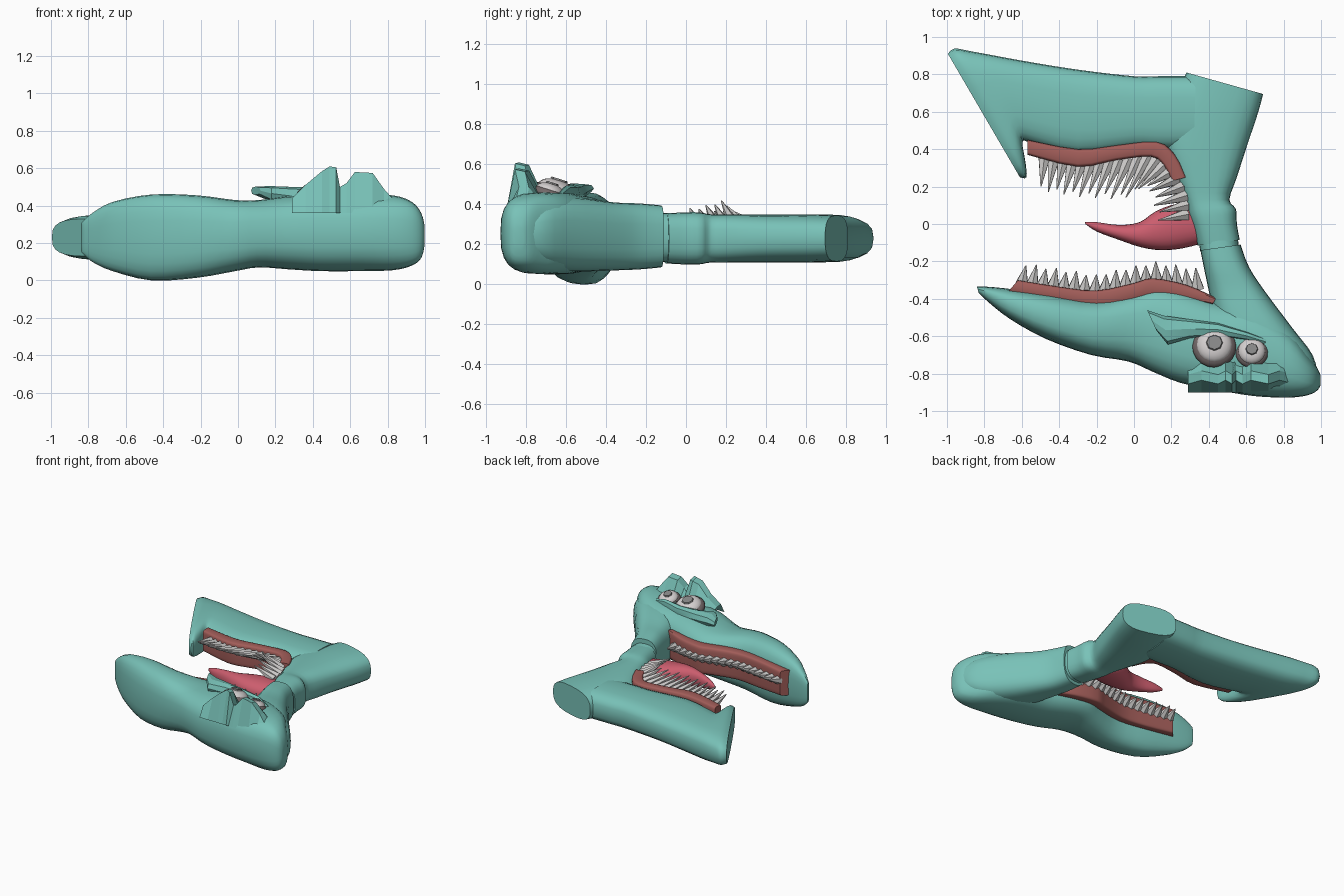
import bpy, bmesh, math
from mathutils import Vector


def material(name, rgb):
    m = bpy.data.materials.new(name)
    m.diffuse_color = (*rgb, 1)
    return m


TEAL = material("teal skin", (0.19, 0.54, 0.48))
GUM = material("gum red", (0.36, 0.11, 0.10))
PINK = material("tongue pink", (0.60, 0.11, 0.155))
IVORY = material("tooth grey white", (0.60, 0.59, 0.58))
WHITE = material("eye white", (0.66, 0.63, 0.63))
GREY = material("pupil grey", (0.24, 0.24, 0.24))
RIM = material("eye rim", (0.17, 0.14, 0.14))


def finish(bm, name, mat, angle=35):
    bmesh.ops.recalc_face_normals(bm, faces=bm.faces[:])
    me = bpy.data.meshes.new(name)
    bm.to_mesh(me)
    bm.free()
    me.materials.append(mat)
    if angle:
        me.shade_smooth()
        me.set_sharp_from_angle(angle=math.radians(angle))
    ob = bpy.data.objects.new(name, me)
    bpy.context.collection.objects.link(ob)
    return ob


def curve(rows, steps):
    """Catmull-Rom interpolation through rows of numbers."""
    out = []
    for i in range(len(rows) - 1):
        p0, p1 = rows[max(i - 1, 0)], rows[i]
        p2, p3 = rows[i + 1], rows[min(i + 2, len(rows) - 1)]
        for k in range(steps):
            t = k / steps
            out.append([0.5 * (2 * b + (c - a) * t + (2 * a - 5 * b + 4 * c - d) * t * t
                               + (3 * b - a - 3 * c + d) * t ** 3)
                        for a, b, c, d in zip(p0, p1, p2, p3)])
    out.append(list(rows[-1]))
    return out


def loft(name, mat, rows, power=2.6, steps=3, sides=24, angle=35):
    """Rows are edge A (x, y), edge B (x, y), z centre, z half height."""
    bm = bmesh.new()
    rings = []
    for ax, ay, bx, by, zc, h in curve(rows, steps):
        ring = []
        for i in range(sides):
            t = 2 * math.pi * i / sides
            c, s = math.cos(t), math.sin(t)
            u = 0.5 + 0.5 * math.copysign(abs(c) ** (2 / power), c)
            v = math.copysign(abs(s) ** (2 / power), s)
            ring.append(bm.verts.new((ax + (bx - ax) * u, ay + (by - ay) * u, zc + h * v)))
        rings.append(ring)
    for r, q in zip(rings, rings[1:]):
        for i in range(sides):
            j = (i + 1) % sides
            bm.faces.new((r[i], r[j], q[j], q[i]))
    bm.faces.new(rings[0])
    bm.faces.new(rings[-1])
    return finish(bm, name, mat, angle)


def along(path, t):
    """Point at fraction t of a polyline's length."""
    pts = [Vector(p) for p in path]
    lens = [(b - a).length for a, b in zip(pts, pts[1:])]
    d = t * sum(lens)
    for a, b, l in zip(pts, pts[1:], lens):
        if d <= l:
            return a.lerp(b, d / l)
        d -= l
    return pts[-1]


def teeth(name, bases, tips, count, radius):
    bm = bmesh.new()
    for i in range(count):
        a, b = along(bases, i / (count - 1)), along(tips, i / (count - 1))
        b = a + (b - a) * (1.0 if i % 2 else 0.88)
        geo = bmesh.ops.create_cone(bm, cap_ends=True, segments=6, radius1=radius,
                                    radius2=0.003, depth=(b - a).length)
        q = (b - a).to_track_quat('Z', 'Y')
        for v in geo['verts']:
            v.co = (a + b) / 2 + q @ v.co
    return finish(bm, name, IVORY, 0)


# lower jaw with hooked lip and slanted flat tip
loft("lower_jaw", TEAL, [
    (-.61, .25, -.995, .91, .23, .10), (-.575, .25, -.96, .938, .23, .115),
    (-.58, .33, -.88, .925, .23, .12), (-.595, .44, -.77, .905, .23, .12),
    (-.54, .43, -.58, .87, .23, .12), (-.3, .37, -.3, .825, .23, .12),
    (0, .405, 0, .79, .23, .12), (.13, .40, .13, .79, .23, .12),
    (.32, .4, .33, .79, .23, .12)], power=3)
# rear of the jaw, from hinge to flat end
loft("jaw_back", TEAL, [
    (.34, -.115, .565, -.085, .23, .125), (.315, -.02, .55, .0, .23, .13),
    (.29, .05, .545, .08, .23, .13), (.27, .13, .51, .13, .23, .12),
    (.22, .26, .55, .25, .23, .12), (.17, .42, .605, .42, .23, .12),
    (.2, .62, .665, .60, .23, .12), (.28, .81, .69, .695, .23, .115)], power=2.8)

# hinge joint
loft("hinge_joint", TEAL, [
    (.355, -.15, .56, -.12, .235, .125), (.345, -.09, .555, -.07, .235, .12)], steps=1)

# upper head from snout to back of skull
loft("upper_head", TEAL, [
    (-.84, -.335, -.83, -.37, .23, .08), (-.79, -.335, -.77, -.425, .23, .13),
    (-.68, -.345, -.66, -.51, .235, .185), (-.45, -.375, -.47, -.615, .23, .23),
    (-.2, -.41, -.23, -.70, .235, .22), (.0, -.37, -.03, -.735, .24, .19),
    (.12, -.335, .10, -.79, .25, .18), (.28, -.365, .25, -.85, .255, .195),
    (.45, -.42, .43, -.885, .255, .205), (.65, -.45, .64, -.92, .255, .205),
    (.83, -.57, .83, -.928, .255, .20), (.93, -.70, .93, -.915, .25, .17),
    (.98, -.77, .98, -.89, .24, .12), (.998, -.81, .998, -.86, .24, .05)], power=2.8)
# neck joining the hinge to the skull
loft("head_neck", TEAL, [
    (.355, -.14, .57, -.11, .24, .155), (.375, -.24, .615, -.23, .24, .165),
    (.40, -.36, .70, -.36, .24, .17), (.44, -.55, .85, -.56, .25, .185),
    (.5, -.70, .955, -.70, .25, .17), (.55, -.82, .985, -.82, .25, .12)], power=2.8)

# gums
loft("lower_gum", GUM, [
    (-.57, .37, -.57, .45, .255, .085), (-.3, .305, -.3, .40, .255, .09),
    (-.1, .34, -.1, .42, .255, .09), (.09, .36, .12, .44, .255, .09),
    (.16, .31, .22, .37, .255, .09), (.20, .23, .28, .25, .255, .09)], power=6)
loft("upper_gum", GUM, [
    (-.62, -.30, -.68, -.37, .26, .10), (-.4, -.335, -.43, -.41, .26, .11),
    (-.2, -.355, -.2, -.45, .26, .11), (.0, -.315, .0, -.41, .26, .11),
    (.1, -.29, .1, -.39, .26, .11), (.28, -.325, .28, -.41, .26, .11),
    (.44, -.395, .42, -.43, .26, .11)], power=6)

# tongue
loft("tongue", PINK, [
    (-.26, -.0, -.262, .01, .25, .01), (-.2, -.04, -.2, .01, .25, .035),
    (-.08, -.085, -.08, -.005, .25, .06), (.04, -.125, .03, .01, .245, .075),
    (.15, -.14, .12, .07, .24, .08), (.26, -.13, .24, .11, .235, .08),
    (.38, -.1, .36, .1, .23, .07)], power=2.2)

# teeth rows
teeth("lower_teeth",
      [(-.48, .35, .29), (-.3, .32, .29), (-.1, .34, .29), (.08, .36, .29),
       (.17, .31, .30), (.24, .22, .30), (.28, .13, .30), (.28, .05, .30)],
      [(-.50, .18, .34), (-.3, .145, .35), (-.06, .13, .36), (.04, .20, .39),
       (.08, .19, .42), (.10, .13, .41), (.11, .09, .39), (.13, .02, .38)], 20, .034)
teeth("upper_teeth",
      [(-.60, -.32, .28), (-.2, -.365, .28), (.1, -.30, .28), (.34, -.345, .28)],
      [(-.575, -.21, .31), (-.2, -.27, .31), (.11, -.20, .31), (.33, -.235, .31)], 18, .038)


# eyes: rim, ball and flat pupil, tilted towards the mouth
def eye(name, x, y, z, r):
    n = Vector((0, .3, .95)).normalized()
    q = n.to_track_quat('Z', 'Y')
    parts = (("rim", RIM, r, .45, 0.0), ("ball", WHITE, r * .82, .55, .018))
    for part, mat, rad, squash, lift in parts:
        bm = bmesh.new()
        bmesh.ops.create_uvsphere(bm, u_segments=20, v_segments=12, radius=rad)
        for v in bm.verts:
            v.co.z *= squash
            v.co = Vector((x, y, z)) + q @ (v.co + Vector((0, 0, lift)))
        finish(bm, f"{name}_{part}", mat)
    bm = bmesh.new()
    bmesh.ops.create_cone(bm, cap_ends=True, segments=8, radius1=r * .38,
                          radius2=r * .34, depth=.009)
    top = .018 + r * .82 * .55
    for v in bm.verts:
        v.co = Vector((x, y, z)) + q @ (v.co + Vector((0, 0, top)))
    finish(bm, f"{name}_pupil", GREY, 0)


eye("left_eye", .43, -.655, .455, .118)
eye("right_eye", .63, -.685, .45, .088)

# jagged brow behind the eyes
profile = [(.29, .44), (.36, .51), (.45, .585), (.49, .61), (.525, .605), (.545, .50),
           (.58, .52), (.625, .58), (.72, .575), (.78, .49), (.86, .40)]
bm = bmesh.new()
rows = []
for y, amount in ((-.90, 0.0), (-.855, 1.0), (-.805, .95), (-.735, .35), (-.73, 0.0)):
    rows.append([bm.verts.new((x, y + (.02 if i % 2 and amount else 0),
                               .36 + (z - .36) * amount)) for i, (x, z) in enumerate(profile)])
for r, q in zip(rows, rows[1:]):
    for i in range(len(profile) - 1):
        bm.faces.new((r[i], r[i + 1], q[i + 1], q[i]))
finish(bm, "brow_ridge", TEAL, 0)

# lower eyelid flap
loft("eyelid_flap", TEAL, [
    (.07, -.46, .12, -.57, .48, .022), (.16, -.49, .18, -.645, .465, .04),
    (.30, -.51, .30, -.61, .45, .05), (.45, -.53, .45, -.60, .445, .05),
    (.60, -.575, .60, -.62, .445, .05), (.71, -.615, .70, -.645, .43, .03)],
    steps=1, sides=8, angle=20)
